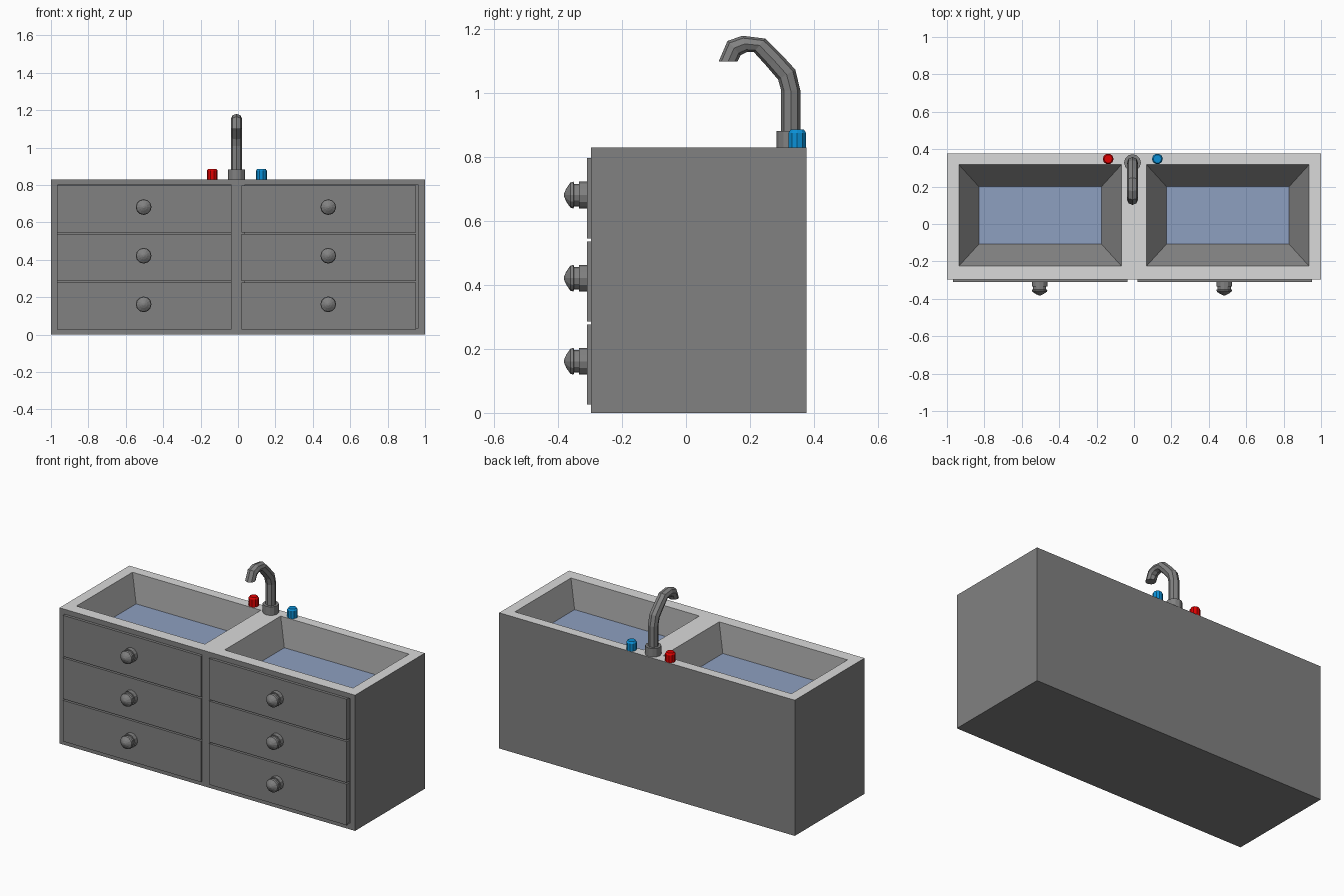
import bpy, bmesh, math
from mathutils import Vector, Matrix

if "Cube" in bpy.data.objects:
    bpy.data.objects.remove(bpy.data.objects["Cube"])


def mat(name, r, g, b):
    m = bpy.data.materials.new(name)
    m.diffuse_color = (r, g, b, 1)
    m.use_nodes = True
    m.node_tree.nodes["Principled BSDF"].inputs["Base Color"].default_value = m.diffuse_color
    return m


GREY = mat("dark grey", 0.22, 0.22, 0.22)
PALE = mat("pale grey", 0.70, 0.70, 0.70)
WATER = mat("water blue", 0.27, 0.35, 0.53)
RED = mat("hot red", 0.75, 0.0, 0.0)
BLUE = mat("cold blue", 0.003, 0.28, 0.68)


def finish(name, bm, *mats):
    me = bpy.data.meshes.new(name)
    bm.to_mesh(me)
    bm.free()
    ob = bpy.data.objects.new(name, me)
    for m in mats:
        me.materials.append(m)
    bpy.context.collection.objects.link(ob)
    return ob


def quad(bm, pts, index=0):
    f = bm.faces.new([bm.verts.new(p) for p in pts])
    f.material_index = index


def rect(u0, u1, v0, v1):
    return [(u0, v0), (u1, v0), (u1, v1), (u0, v1)]


def pocket_panel(bm, us, vs, place, inset, depth, face_mat, floor_mat):
    """Grid panel whose cells (1,1) and (3,1) are sunk into pockets."""
    for i in range(len(us) - 1):
        for j in range(len(vs) - 1):
            u0, u1, v0, v1 = us[i], us[i + 1], vs[j], vs[j + 1]
            outer = [place(u, v, 0) for u, v in rect(u0, u1, v0, v1)]
            if j != 1 or i not in (1, 3):
                quad(bm, outer, face_mat)
                continue
            inner = [place(u, v, depth) for u, v in
                     rect(u0 + inset, u1 - inset, v0 + inset * 1.1, v1 - inset * 1.1)]
            for k in range(4):
                n = (k + 1) % 4
                quad(bm, [outer[k], outer[n], inner[n], inner[k]])
            quad(bm, inner, floor_mat)


def lathe(name, profile, sides, matrix, material):
    """Spin (height, radius) points round local z."""
    bm = bmesh.new()
    rings = [[bm.verts.new((r * math.cos(2 * math.pi * k / sides),
                            r * math.sin(2 * math.pi * k / sides), h))
              for k in range(sides)] for h, r in profile]
    skin(bm, rings)
    bm.transform(matrix)
    return finish(name, bm, material)


def skin(bm, rings):
    n = len(rings[0])
    for a, b in zip(rings, rings[1:]):
        for k in range(n):
            bm.faces.new((a[k], a[(k + 1) % n], b[(k + 1) % n], b[k]))
    bm.faces.new(rings[0][::-1])
    bm.faces.new(rings[-1])
    bmesh.ops.recalc_face_normals(bm, faces=bm.faces)


F, B, H = -0.297, 0.377, 0.83   # cabinet front, back, height

# Cabinet with two sunken basins and two shallow drawer openings
bm = bmesh.new()
pocket_panel(bm, [-1, -0.936, -0.067, 0.067, 0.936, 1], [F, -0.225, 0.317, B],
             lambda u, v, d: (u, v, H - d), 0.107, 0.12, 1, 2)
pocket_panel(bm, [-1, -0.965, -0.035, 0.035, 0.965, 1], [0, 0.035, 0.8, H],
             lambda u, v, d: (u, F + d, v), 0.0, 0.02, 0, 0)
quad(bm, [(1, B, 0), (-1, B, 0), (-1, B, H), (1, B, H)])
quad(bm, [(1, F, 0), (1, B, 0), (1, B, H), (1, F, H)])
quad(bm, [(-1, B, 0), (-1, F, 0), (-1, F, H), (-1, B, H)])
quad(bm, [(-1, B, 0), (1, B, 0), (1, F, 0), (-1, F, 0)])
bmesh.ops.remove_doubles(bm, verts=bm.verts, dist=1e-5)
finish("cabinet", bm, GREY, PALE, WATER)

# Drawers and knobs
KNOB = [(0, 0.042), (0.026, 0.042), (0.026, 0.035), (0.041, 0.035), (0.043, 0.042),
        (0.053, 0.039), (0.066, 0.02), (0.072, 0.006)]
for side, x in (("left", -0.5015), ("right", 0.4855)):
    for row in range(3):
        z = 0.1515 + 0.26 * row
        bm = bmesh.new()
        bmesh.ops.create_cube(bm, size=1)
        bm.transform(Matrix.Translation((x, F + 0.004, z)) @
                     Matrix.Diagonal((0.933, 0.032, 0.251, 1)))
        finish(f"drawer_{side}_{row}", bm, GREY)
        lathe(f"knob_{side}_{row}", KNOB, 12,
              Matrix.Translation((x - 0.003, F - 0.012, z + 0.01)) @
              Matrix.Rotation(math.pi / 2, 4, 'X'), GREY)

# Tap base and hot / cold handles
lathe("faucet_base", [(0, 0.045), (0.052, 0.045)], 12,
      Matrix.Translation((-0.008, 0.328, H)), GREY)
HANDLE = [(0, 0.029), (0.046, 0.029), (0.056, 0.022)]
for name, x, m in (("hot_handle", -0.138, RED), ("cold_handle", 0.125, BLUE)):
    lathe(name, HANDLE, 10, Matrix.Translation((x, 0.348, H)), m)

# Swan-neck spout: each ring given by its outer and inner (y, z)
SPOUT = [((0.358, 0.87), (0.298, 0.87)), ((0.358, 1.008), (0.298, 1.008)),
         ((0.342, 1.074), (0.288, 1.043)), ((0.298, 1.122), (0.252, 1.085)),
         ((0.248, 1.171), (0.212, 1.129)), ((0.177, 1.18), (0.19, 1.129)),
         ((0.13, 1.164), (0.171, 1.119)), ((0.102, 1.099), (0.161, 1.099))]
bm = bmesh.new()
rings = []
for o, i in SPOUT:
    o, i = Vector((-0.008, *o)), Vector((-0.008, *i))
    mid, half = (o + i) / 2, (o - i) / 2
    rings.append([bm.verts.new(mid + half * math.cos(math.pi * k / 4)
                               + Vector((0.03 * math.sin(math.pi * k / 4), 0, 0)))
                  for k in range(8)])
skin(bm, rings)
finish("faucet_spout", bm, GREY)
